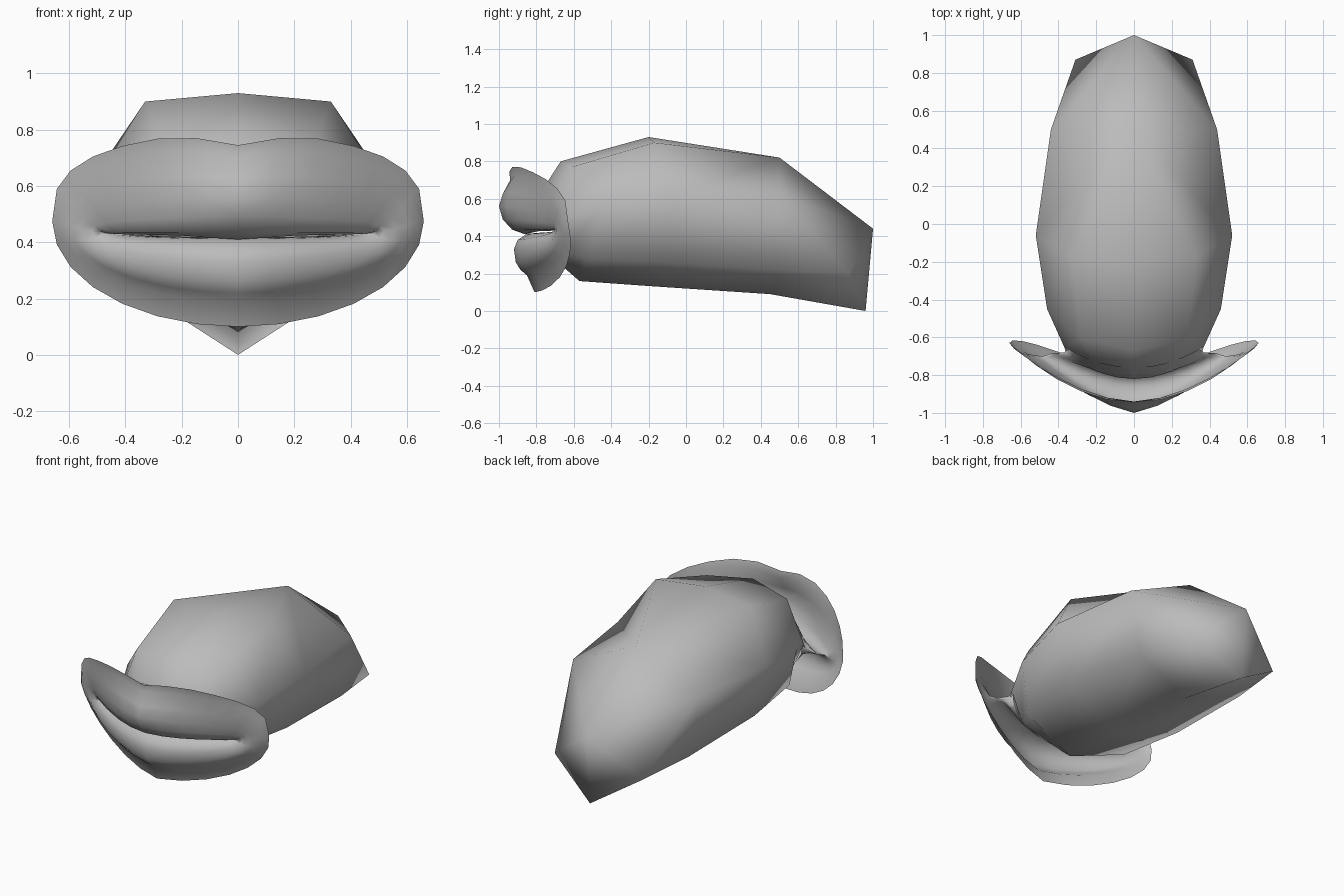
import bpy, bmesh, math

cube = bpy.data.objects.get("Cube")
if cube:
    bpy.data.objects.remove(cube, do_unlink=True)

grey = bpy.data.materials.new("soft grey")
grey.use_nodes = True
grey.diffuse_color = (0.5, 0.5, 0.5, 1)
grey.node_tree.nodes["Principled BSDF"].inputs["Base Color"].default_value = (0.5, 0.5, 0.5, 1)


def loft(name, rings, cap=False):
    """Skin closed rings (top point first) with mirrored triangles; equal points merge."""
    bm = bmesh.new()
    loops = [[bm.verts.new(p) for p in ring] for ring in rings]
    n = len(loops[0])
    mid = n // 2
    for a, b in zip(loops, loops[1:]):
        for i in range(n):
            j = (i + 1) % n
            if i < mid:
                tris = (a[i], a[j], b[i]), (a[j], b[j], b[i])
            else:
                tris = (a[i], a[j], b[j]), (a[i], b[j], b[i])
            for tri in tris:
                bm.faces.new(tri)
    if cap:
        end = loops[-1]
        # fan each half of the end out from the top point
        for i in range(1, mid):
            bm.faces.new((end[0], end[i], end[i + 1]))
            bm.faces.new((end[0], end[n - i - 1], end[n - i]))
    bmesh.ops.remove_doubles(bm, verts=bm.verts, dist=0.0005)
    for f in bm.faces:
        f.smooth = True
    bmesh.ops.recalc_face_normals(bm, faces=bm.faces)
    mesh = bpy.data.meshes.new(name)
    bm.to_mesh(mesh)
    bm.free()
    mesh.materials.append(grey)
    obj = bpy.data.objects.new(name, mesh)
    bpy.context.collection.objects.link(obj)
    return obj


def lip_ring(corner, top, bottom, bow, bends, count=28):
    """Closed ring through a top centre, both mouth corners and a bottom centre."""
    w, yc, zc = corner
    pts = []
    for i in range(count):
        t = 2 * math.pi * i / count
        s, c = math.sin(t), math.cos(t)
        upper = c > 0
        (ye, ze), power, bend = (top, 0.67, bends[0]) if upper else (bottom, 1, bends[1])
        rise = abs(c) ** power if abs(c) > 1e-6 else 0
        x = w * s
        y = yc + (ye - yc) * (1 - abs(s) ** bend)
        z = zc + (ze - zc) * rise
        if upper:  # cupid's bow dip in the middle
            z += bow * rise * (1 - math.exp(-(x / 0.14) ** 2))
        else:  # lower rim sweeps back towards the cheeks
            y += 2 * bow * abs(s * c)
        pts.append((x, y, z))
    return pts


# Lips: rim, upper and lower swell, mouth line, inner fold
lips = [
    ((.66, -.63, .475), (-.945, .745), (-.81, .10), .045, (1.95, 1.4)),
    ((.635, -.66, .47), (-.94, .70), (-.85, .19), .04, (1.75, 1.4)),
    ((.60, -.675, .46), (-.98, .625), (-.885, .22), .02, (1.5, 1.4)),
    ((.56, -.69, .45), (-1.0, .56), (-.91, .26), 0, (1.4, 1.5)),
    ((.52, -.695, .44), (-.98, .49), (-.92, .33), 0, (1.5, 1.6)),
    ((.49, -.70, .437), (-.93, .435), (-.90, .38), 0, (1.7, 1.7)),
    ((.465, -.695, .434), (-.86, .41), (-.85, .412), .015, (1.8, 1.8)),
    ((.44, -.685, .433), (-.80, .425), (-.79, .418), .01, (1.8, 1.8)),
    ((.37, -.68, .45), (-.82, .52), (-.76, .34), 0, (2, 2)),
    ((.35, -.66, .46), (-.76, .65), (-.66, .25), 0, (2, 2)),
]
loft("lips", [lip_ring(*r) for r in lips])


def bag_ring(top, shoulder, side, low, bottom):
    half = [shoulder, side, low]
    right = [(-x, y, z) for x, y, z in reversed(half)]
    return [(0, *top)] + half + [(0, *bottom)] + right


# Mouth cavity: pouch running back from the lips, its shoulders merging at the rear
bag = [
    ((-.82, .52), (.20, -.78, .52), (.36, -.68, .45), (.22, -.74, .37), (-.76, .34)),
    ((-.76, .66), (.22, -.71, .64), (.37, -.65, .49), (.28, -.66, .31), (-.65, .23)),
    ((-.67, .80), (.28, -.61, .77), (.46, -.45, .56), (.36, -.52, .28), (-.57, .16)),
    ((-.20, .93), (.33, -.17, .90), (.52, -.06, .62), (.41, -.10, .26), (-.15, .13)),
    ((.50, .82), (0, .50, .82), (.44, .50, .62), (.37, .50, .22), (.45, .09)),
    ((1.0, .44), (0, 1.0, .44), (.31, .87, .20), (.31, .87, .20), (.96, 0)),
]
loft("mouth_cavity", [bag_ring(*r) for r in bag], cap=True)
